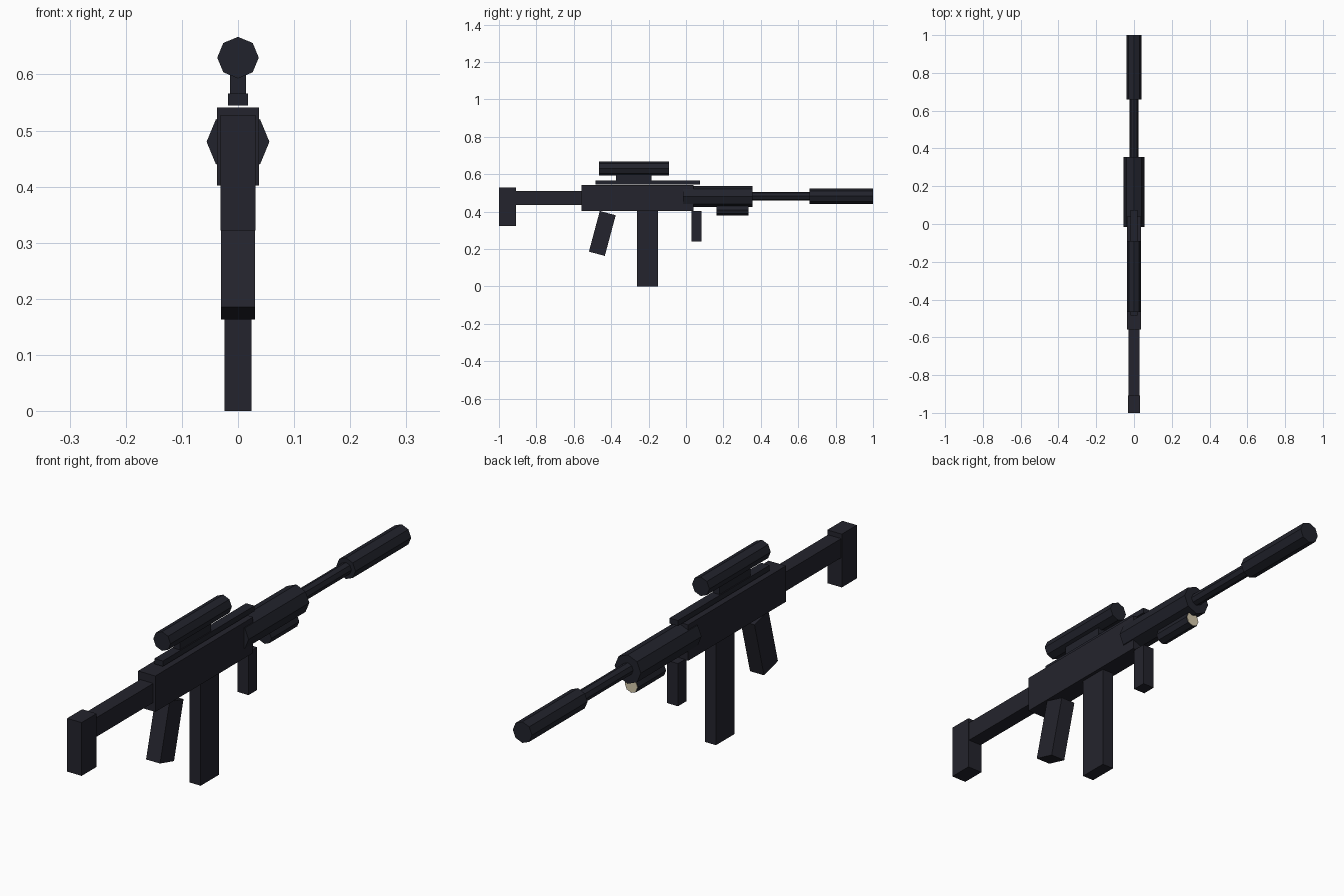
import bpy, bmesh, math
from mathutils import Matrix

if "Cube" in bpy.data.objects:
    bpy.data.objects.remove(bpy.data.objects["Cube"])


def material(name, rgb):
    m = bpy.data.materials.new(name)
    m.diffuse_color = (*rgb, 1)
    m.use_nodes = True
    m.node_tree.nodes["Principled BSDF"].inputs["Base Color"].default_value = m.diffuse_color
    return m


DARK = material("dark gunmetal", (0.0175, 0.0175, 0.026))
STEEL = material("blued steel", (0.0155, 0.0165, 0.025))
GLASS = material("cream lens", (0.68, 0.60, 0.42))


def finish(name, bm, mat):
    bmesh.ops.recalc_face_normals(bm, faces=bm.faces)
    me = bpy.data.meshes.new(name)
    bm.to_mesh(me)
    bm.free()
    me.materials.append(mat)
    ob = bpy.data.objects.new(name, me)
    bpy.context.collection.objects.link(ob)
    return ob


def box(name, half_x, y0, y1, z0, z1, mat=DARK, tilt=0):
    bm = bmesh.new()
    bmesh.ops.create_cube(bm, size=1)
    bmesh.ops.scale(bm, vec=(2 * half_x, y1 - y0, z1 - z0), verts=bm.verts)
    bmesh.ops.rotate(bm, matrix=Matrix.Rotation(math.radians(tilt), 3, 'X'), verts=bm.verts)
    bmesh.ops.translate(bm, vec=(0, (y0 + y1) / 2, (z0 + z1) / 2), verts=bm.verts)
    return finish(name, bm, mat)


def tube(name, r, y0, y1, z, mat=STEEL, sides=8):
    # eight-sided prism along y, with a corner at the top
    bm = bmesh.new()
    rings = [[bm.verts.new((r * math.sin(2 * math.pi * i / sides), y,
                            z + r * math.cos(2 * math.pi * i / sides)))
              for i in range(sides)] for y in (y0, y1)]
    a, b = rings
    for i in range(sides):
        j = (i + 1) % sides
        bm.faces.new((a[i], a[j], b[j], b[i]))
    bm.faces.new(a)
    bm.faces.new(b)
    return finish(name, bm, mat)


# shoulder stock
box("butt_plate", 0.031, -1.0, -0.908, 0.322, 0.528)
box("stock_bar", 0.028, -0.908, -0.556, 0.436, 0.510)

# receiver and everything below it
box("receiver", 0.037, -0.558, 0.04, 0.402, 0.541)
box("magazine", 0.024, -0.262, -0.149, 0.0, 0.404)
box("rear_grip", 0.030, -0.4915, -0.4035, 0.1705, 0.3955, tilt=-15)
box("front_grip", 0.024, 0.03, 0.083, 0.239, 0.404)

# sight assembly
box("top_rail", 0.018, -0.485, 0.075, 0.545, 0.566, STEEL)
box("scope_mount", 0.014, -0.375, -0.185, 0.560, 0.610, STEEL)
tube("scope", 0.037, -0.465, -0.09, 0.630)

# barrel group
tube("handguard", 0.056, -0.015, 0.356, 0.480)
tube("barrel", 0.0235, 0.30, 0.70, 0.482)
tube("suppressor", 0.041, 0.660, 1.0, 0.482)

# lamp below the handguard
tube("lamp_body", 0.029, 0.163, 0.333, 0.409)
tube("lamp_lens", 0.027, 0.330, 0.335, 0.409, GLASS)
